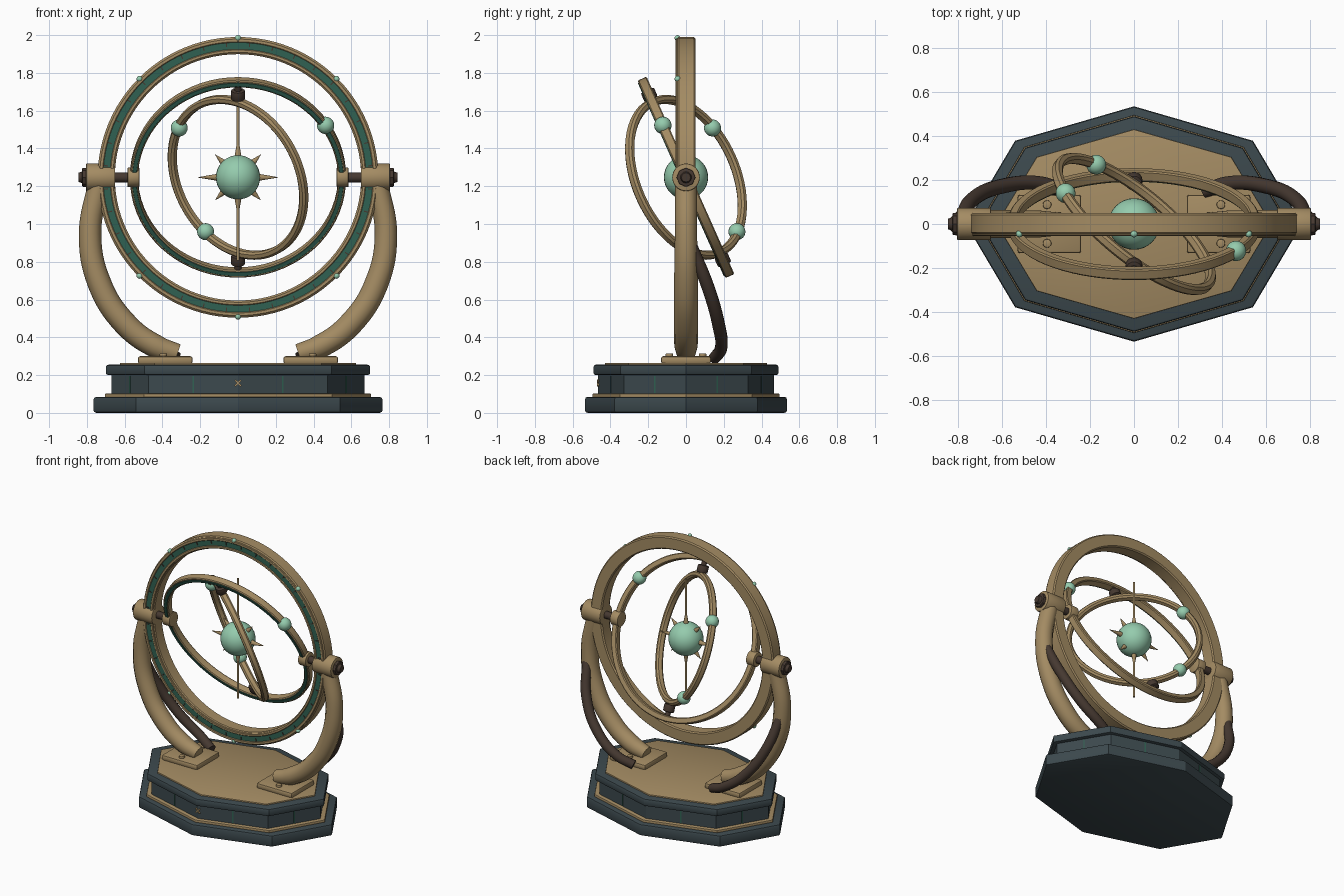
import bpy, bmesh
from math import radians, sin, cos, pi
from mathutils import Matrix, Vector

if "Cube" in bpy.data.objects:
    bpy.data.objects.remove(bpy.data.objects["Cube"])

def material(name, col):
    m = bpy.data.materials.new(name)
    m.diffuse_color = (*col, 1)
    m.use_nodes = True
    m.node_tree.nodes["Principled BSDF"].inputs["Base Color"].default_value = m.diffuse_color
    return m

GOLD = material("aged_brass", (0.37, 0.26, 0.125))
DARK = material("dark_bronze", (0.06, 0.04, 0.03))
SLATE = material("slate", (0.045, 0.066, 0.075))
TEAL = material("teal_inlay", (0.03, 0.12, 0.085))
MINT = material("mint_glass", (0.30, 0.60, 0.42))

CZ = 1.247
CENTRE = Matrix.Translation((0, 0, CZ))
MID = CENTRE @ Matrix.Rotation(radians(24), 4, 'X')
INNER = MID @ Matrix.Rotation(radians(-37), 4, 'Z')
AX_X = Matrix.Rotation(pi / 2, 4, 'Y')

def finish(name, bm, mat, matrix=Matrix(), angle=32):
    bm.transform(matrix)
    bmesh.ops.recalc_face_normals(bm, faces=bm.faces)
    me = bpy.data.meshes.new(name)
    bm.to_mesh(me)
    bm.free()
    me.materials.append(mat)
    for p in me.polygons:
        p.use_smooth = True
    me.set_sharp_from_angle(angle=radians(angle))
    ob = bpy.data.objects.new(name, me)
    bpy.context.collection.objects.link(ob)
    return ob

def bevel_all(bm, width, segs=2, min_angle=40):
    edges = [e for e in bm.edges if e.calc_face_angle(0) > radians(min_angle)]
    bmesh.ops.bevel(bm, geom=edges, offset=width, segments=segs, affect='EDGES', profile=0.5)

def cyl(name, r, z0, z1, mat, matrix=Matrix(), segs=24, r2=None, bevel=0):
    bm = bmesh.new()
    bmesh.ops.create_cone(bm, cap_ends=True, segments=segs, radius1=r,
                          radius2=r if r2 is None else r2, depth=z1 - z0,
                          matrix=Matrix.Translation((0, 0, (z0 + z1) / 2)))
    if bevel:
        bevel_all(bm, bevel, min_angle=65)
    return finish(name, bm, mat, matrix)

def box(name, size, mat, matrix, bevel=0):
    bm = bmesh.new()
    bmesh.ops.create_cube(bm, size=1, matrix=Matrix.Diagonal((*size, 1)))
    if bevel:
        bevel_all(bm, bevel)
    return finish(name, bm, mat, matrix)

def ball(name, r, mat, matrix, segs=24):
    bm = bmesh.new()
    bmesh.ops.create_uvsphere(bm, u_segments=segs, v_segments=segs // 2 + 2, radius=r)
    return finish(name, bm, mat, matrix)

def ring(name, r0, r1, y0, y1, ch, mat, matrix, segs=72):
    """Chamfered rectangular section swept round the y axis."""
    prof = [(r0 + ch, y0), (r1 - ch, y0), (r1, y0 + ch), (r1, y1 - ch),
            (r1 - ch, y1), (r0 + ch, y1), (r0, y1 - ch), (r0, y0 + ch)]
    bm = bmesh.new()
    loops = [[bm.verts.new((r * cos(2 * pi * i / segs), y, r * sin(2 * pi * i / segs)))
              for r, y in prof] for i in range(segs)]
    for i in range(segs):
        a, b = loops[i], loops[(i + 1) % segs]
        for j in range(8):
            k = (j + 1) % 8
            bm.faces.new((a[j], a[k], b[k], b[j]))
    return finish(name, bm, mat, matrix)

def tier(name, rx, ry, z0, z1, mat, bevel):
    """Elongated octagonal slab of the base."""
    bm = bmesh.new()
    bmesh.ops.create_cone(bm, cap_ends=True, segments=8, radius1=1, radius2=1, depth=z1 - z0)
    bm.transform(Matrix.Translation((0, 0, (z0 + z1) / 2)) @ Matrix.Diagonal((rx, ry, 1, 1)))
    if bevel:
        bevel_all(bm, bevel, min_angle=65)
    return finish(name, bm, mat, angle=25)

def tube(name, pts, mat):
    """Smooth swept bar; each point is x, y, z, radius."""
    cu = bpy.data.curves.new(name, 'CURVE')
    cu.dimensions = '3D'
    cu.bevel_depth, cu.bevel_resolution, cu.resolution_u = 1, 4, 8
    cu.use_fill_caps = True
    sp = cu.splines.new('BEZIER')
    sp.bezier_points.add(len(pts) - 1)
    for bp, (x, y, z, r) in zip(sp.bezier_points, pts):
        bp.co, bp.radius = (x, y, z), r
        bp.handle_left_type = bp.handle_right_type = 'AUTO'
    tmp = bpy.data.objects.new("tmp", cu)
    bpy.context.collection.objects.link(tmp)
    bpy.context.view_layer.update()
    me = tmp.evaluated_get(bpy.context.evaluated_depsgraph_get()).to_mesh()
    bm = bmesh.new()
    bm.from_mesh(me)
    bpy.data.objects.remove(tmp)
    bmesh.ops.remove_doubles(bm, verts=bm.verts, dist=1e-5)
    return finish(name, bm, mat, angle=45)

def on_ring(frame, r, deg, y=0):
    a = radians(deg)
    return frame @ Matrix.Translation((r * cos(a), y, r * sin(a))) @ Matrix.Rotation(-a, 4, 'Y')

# Stepped octagonal base
tier("base_plinth", 0.765, 0.535, 0.0, 0.085, SLATE, 0.014)
tier("base_lower_trim", 0.705, 0.495, 0.08, 0.102, GOLD, 0.004)
tier("base_drum", 0.67, 0.465, 0.10, 0.205, SLATE, 0)
tier("base_cap", 0.70, 0.49, 0.20, 0.255, SLATE, 0.012)
tier("base_top_panel", 0.625, 0.43, 0.245, 0.264, GOLD, 0.003)
for i in range(8):
    p, q = [Vector((0.67 * cos(a * pi / 4), 0.465 * sin(a * pi / 4), 0.15)) for a in (i, i + 1)]
    d = q - p
    turn = Matrix.Rotation(d.to_2d().angle_signed(Vector((1, 0))), 4, 'Z')
    box("base_seam", (0.008, 0.006, 0.09), TEAL, Matrix.Translation((p + q) / 2) @ turn)
for s in (-1, 1):
    box("base_cross_mark", (0.045, 0.012, 0.008), GOLD,
        Matrix.Translation((0, -0.466, 0.158)) @ Matrix.Rotation(s * pi / 4, 4, 'Y'))

# Outer fixed ring with inlay, rims, ticks and beads
ring("outer_ring", 0.652, 0.743, -0.046, 0.05, 0.008, GOLD, CENTRE, 96)
ring("outer_ring_inlay", 0.676, 0.716, -0.051, -0.04, 0.001, TEAL, CENTRE, 96)
ring("outer_rim", 0.714, 0.736, -0.055, -0.04, 0.004, GOLD, CENTRE, 96)
ring("inner_rim", 0.658, 0.678, -0.055, -0.04, 0.004, GOLD, CENTRE, 96)
for i in range(36):
    box("scale_tick", (0.022, 0.008, 0.006), DARK, on_ring(CENTRE, 0.703, i * 10 + 5, -0.051))
for i in (1, 2, 3, 5, 6, 7):
    ball("outer_bead", 0.016, MINT, on_ring(CENTRE, 0.737, i * 45, -0.045), 12)

# Middle tilted ring
ring("middle_ring", 0.53, 0.572, -0.026, 0.026, 0.006, GOLD, MID)
ring("middle_ring_inlay", 0.538, 0.56, -0.030, -0.02, 0.001, TEAL, MID)
ball("middle_bead", 0.046, MINT, on_ring(MID, 0.553, 33))

# Inner ring, turned within the middle ring
ring("inner_ring", 0.415, 0.457, -0.024, 0.024, 0.011, GOLD, INNER)
for a in (155, 240):
    ball("inner_bead", 0.045, MINT, on_ring(INNER, 0.43, a))
for s in (0, pi):
    f = MID @ Matrix.Rotation(s, 4, 'X')
    cyl("inner_pivot_pin", 0.018, 0.44, 0.535, DARK, f)
    cyl("inner_pivot_knob", 0.038, 0.452, 0.505, DARK, f, 16, bevel=0.008)

# Central sun with spikes on a vertical rod
ball("sun", 0.117, MINT, CENTRE, 32)
cyl("sun_rod", 0.008, -0.44, 0.44, GOLD, CENTRE, 12)
for i in range(8):
    tip = 0.17 if i % 2 else 0.212
    cyl("sun_spike", 0.02, 0.10, tip, GOLD, CENTRE @ Matrix.Rotation(i * pi / 4, 4, 'Y'), 12, 0.001)

# Side hubs, arms, braces and feet, mirrored left and right
ARM = [(0.735, 0, 1.22, 0.058), (0.783, 0, 0.95, 0.059), (0.735, 0, 0.69, 0.063),
       (0.60, 0, 0.475, 0.064), (0.44, 0, 0.355, 0.062), (0.32, 0, 0.315, 0.050)]
BRACE = [(0.785, 0.03, 0.88, 0.032), (0.73, 0.115, 0.67, 0.034), (0.60, 0.172, 0.47, 0.034),
         (0.43, 0.185, 0.34, 0.033), (0.32, 0.15, 0.29, 0.032)]
for s in (1, -1):
    f = CENTRE @ Matrix.Rotation(s * pi / 2, 4, 'Y')
    cyl("hub", 0.073, 0.65, 0.805, GOLD, f, 32, bevel=0.006)
    cyl("hub_nut", 0.05, 0.80, 0.825, DARK, f, 8, bevel=0.004)
    cyl("hub_tip", 0.032, 0.82, 0.845, DARK, f, 12, 0.024)
    cyl("middle_pivot_shaft", 0.026, 0.57, 0.66, DARK, f, 16)
    cyl("middle_pivot_collar", 0.052, 0.522, 0.585, GOLD, f, 24, bevel=0.005)
    tube("arm", [(s * x, y, z, r) for x, y, z, r in ARM], GOLD)
    tube("back_brace", [(s * x, y, z, r) for x, y, z, r in BRACE], DARK)
    box("foot_plate", (0.29, 0.265, 0.04), GOLD, Matrix.Translation((s * 0.385, 0, 0.28)), 0.012)
    for y in (-0.088, 0.088):
        cyl("foot_bolt", 0.02, 0.295, 0.315, GOLD, Matrix.Translation((s * 0.395, y, 0)), 12, bevel=0.005)
